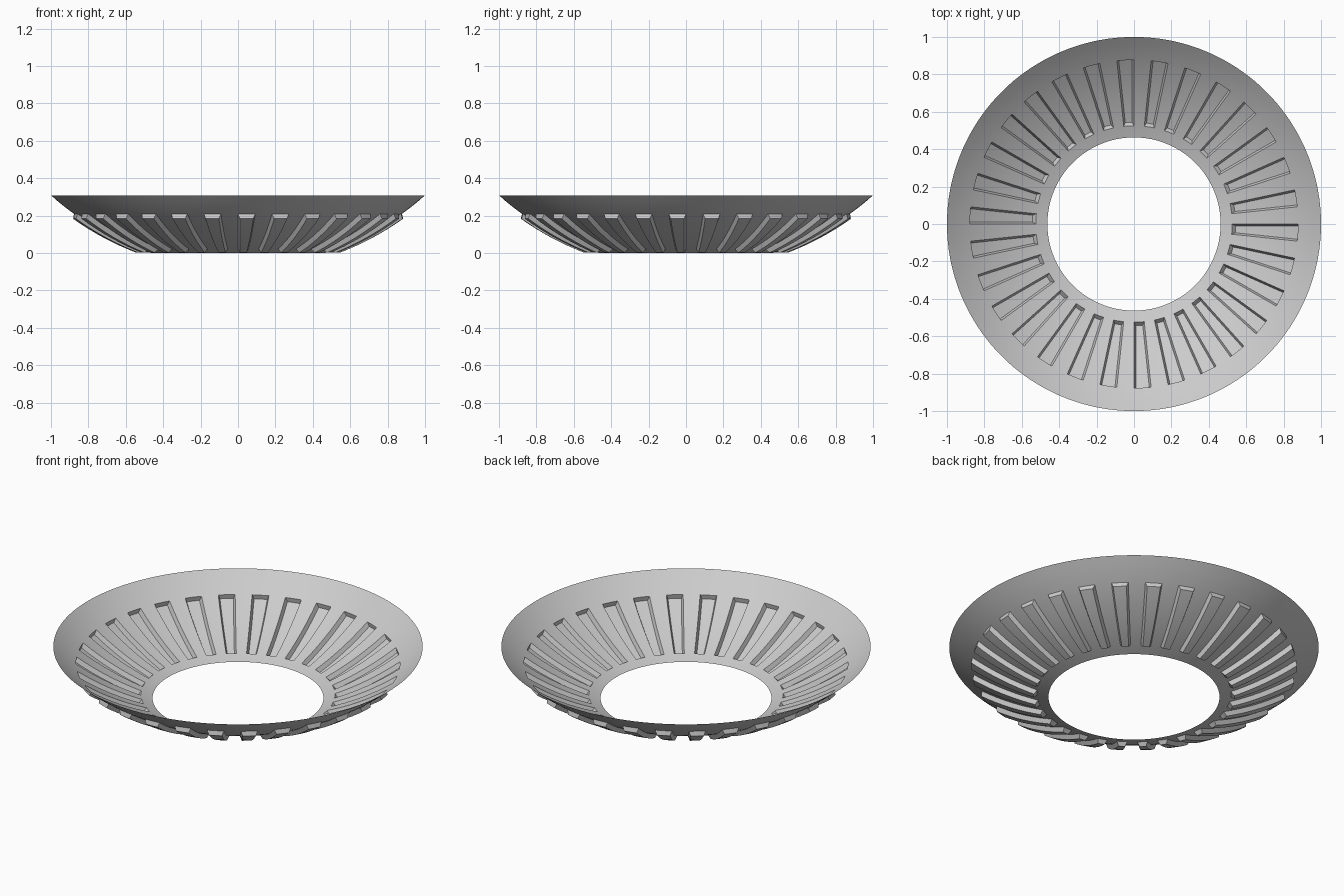
import bpy, bmesh
from math import sin, cos, sqrt, radians

if "Cube" in bpy.data.objects:
    bpy.data.objects.remove(bpy.data.objects["Cube"])

RIBS = 30            # raised ribs, as wide as the gaps between them
SUB = 3              # facets across each rib
SEG = RIBS * 2 * SUB
R = 1.5              # sphere radius of the shell
R_IN, RIB_IN, RIB_OUT, R_RIM = 0.463, 0.525, 0.877, 1.0


def height(r):
    return sqrt(R * R - R_IN * R_IN) - sqrt(R * R - r * r)


# Radii of the spherical bowl profile
rib_rows = [RIB_IN + (RIB_OUT - RIB_IN) * i / 8 for i in range(9)]
radii = [R_IN, 0.495] + rib_rows + [0.92, 0.96, R_RIM]

# Revolve the profile into an open shell
bm = bmesh.new()
rings = []
for r in radii:
    rings.append([bm.verts.new((r * cos(radians(360 * i / SEG)),
                                r * sin(radians(360 * i / SEG)), height(r)))
                  for i in range(SEG)])
ribs = []
for j in range(len(radii) - 1):
    for i in range(SEG):
        k = (i + 1) % SEG
        f = bm.faces.new((rings[j][i], rings[j][k], rings[j + 1][k], rings[j + 1][i]))
        f.normal_flip()
        in_band = RIB_IN - 1e-4 < radii[j] < RIB_OUT - 1e-4
        if in_band and (i // SUB) % 2 == 1:
            ribs.append(f)
        f.normal_update()
        if f.normal.z > 0:
            f.normal_flip()
bm.normal_update()

# Press the ribs outwards with slightly tapered walls
bmesh.ops.inset_region(bm, faces=ribs, thickness=0.01, depth=0.025,
                       use_even_offset=True, use_boundary=True)

mesh = bpy.data.meshes.new("ribbed_bowl_ring")
bm.to_mesh(mesh)
bm.free()
ring = bpy.data.objects.new("ribbed_bowl_ring", mesh)
bpy.context.collection.objects.link(ring)
bpy.context.view_layer.objects.active = ring
ring.select_set(True)
bpy.ops.object.shade_smooth_by_angle(angle=radians(25))
